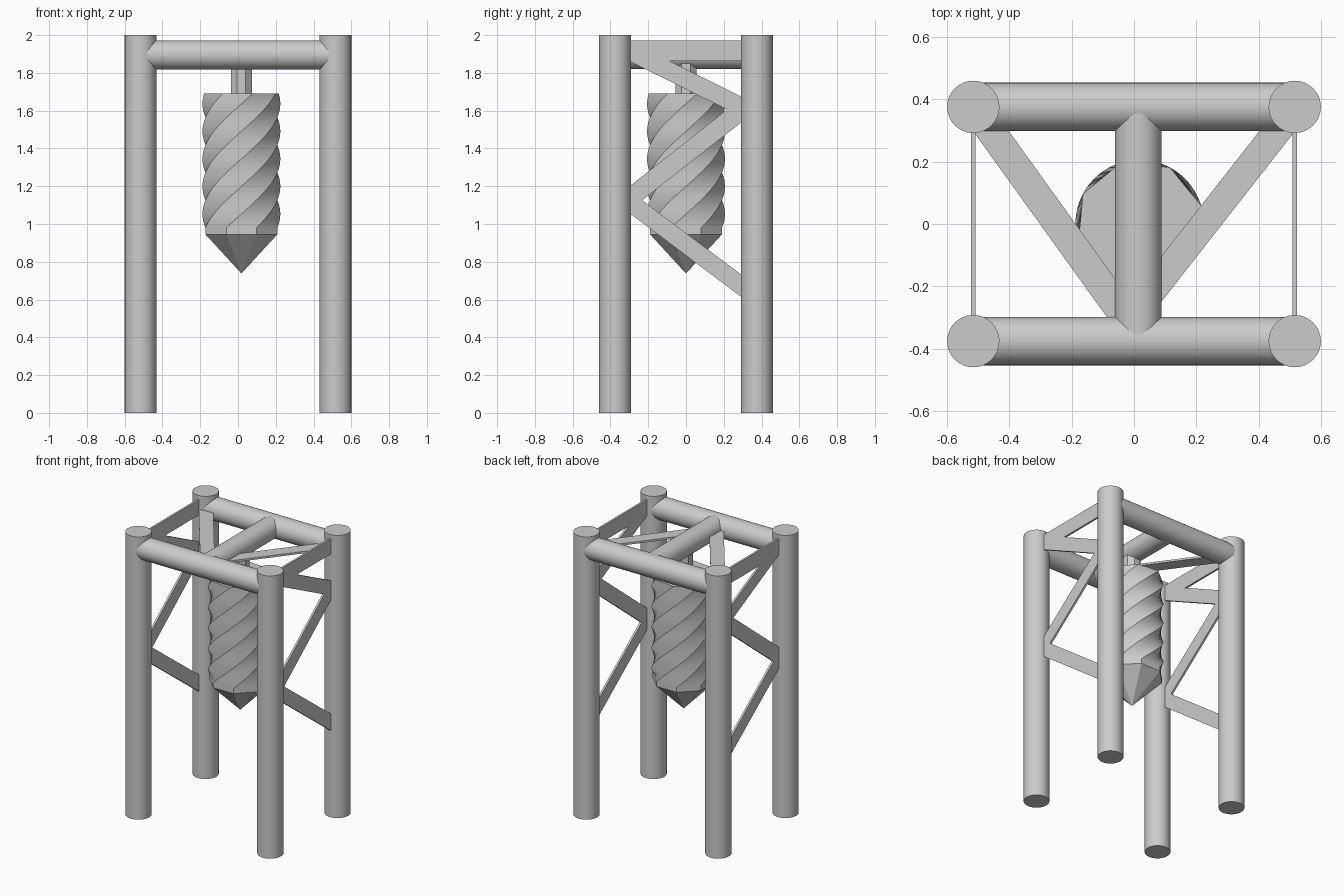
import bpy, bmesh
from math import radians, sin, cos, pi
from mathutils import Vector, Matrix

if "Cube" in bpy.data.objects:
    bpy.data.objects.remove(bpy.data.objects["Cube"])


def finish(name, bm, smooth=True):
    bmesh.ops.recalc_face_normals(bm, faces=bm.faces)
    me = bpy.data.meshes.new(name)
    bm.to_mesh(me)
    bm.free()
    ob = bpy.data.objects.new(name, me)
    bpy.context.collection.objects.link(ob)
    if smooth:
        bpy.ops.object.select_all(action='DESELECT')
        ob.select_set(True)
        bpy.context.view_layer.objects.active = ob
        bpy.ops.object.shade_smooth_by_angle(angle=radians(30))
    return ob


def rod(name, a, b, r, sides=32):
    a, b = Vector(a), Vector(b)
    d = b - a
    m = Matrix.Translation((a + b) / 2) @ d.to_track_quat('Z', 'Y').to_matrix().to_4x4()
    bm = bmesh.new()
    bmesh.ops.create_cone(bm, cap_ends=True, segments=sides, radius1=r, radius2=r,
                          depth=d.length, matrix=m)
    return finish(name, bm)


def plank(name, a, b, normal, width=0.095, thick=0.014):
    # flat bar from a to b, thin along the normal
    a, b, n = Vector(a), Vector(b), Vector(normal)
    d = b - a
    u = d.normalized()
    w = n.cross(u)
    rot = Matrix((u, w, n)).transposed().to_4x4()
    m = Matrix.Translation((a + b) / 2) @ rot @ Matrix.Diagonal((d.length, width, thick, 1))
    bm = bmesh.new()
    bmesh.ops.create_cube(bm, size=1, matrix=m)
    return finish(name, bm, False)


LX, LY, TOP = 0.516, 0.376, 1.895

# legs and the two long top beams
for sy, end in ((-1, "front"), (1, "back")):
    for sx, side in ((-1, "left"), (1, "right")):
        rod(f"{end}_{side}_leg", (sx * LX, sy * LY, 0), (sx * LX, sy * LY, 2), 0.084)
    rod(f"{end}_top_beam", (-LX, sy * LY, TOP), (LX, sy * LY, TOP), 0.0775)

# middle beam carrying the drill
rod("middle_beam", (0.014, -LY, TOP), (0.014, LY, TOP), 0.075)

# zigzag side bracing: heights at y = -0.29 and y = 0.29
braces = [("top_rail", 1.917, 1.917, 0.108), ("upper_brace", 1.91, 1.623, 0.095),
          ("middle_brace", 1.143, 1.60, 0.1), ("lower_brace", 1.11, 0.675, 0.095)]
for sx, side in ((-1, "left"), (1, "right")):
    for part, z0, z1, w in braces:
        e = (z1 - z0) / 0.58 * 0.05
        plank(f"{side}_{part}", (sx * LX, -0.34, z0 - e), (sx * LX, 0.34, z1 + e), (1, 0, 0), w)

# diagonal planks under the top frame
plank("left_top_diagonal", (-0.49, 0.341, TOP), (0.0, -0.34, TOP), (0, 0, 1), 0.093)
plank("right_top_diagonal", (0.49, 0.337, TOP), (-0.04, -0.34, TOP), (0, 0, 1), 0.09)

# drill shaft
CX = 0.018
shaft = rod("drill_shaft", (0, 0, 1.68), (0, 0, 1.87), 0.0595, 8)
shaft.data.transform(Matrix.Translation((CX, 0, 0)) @
                     Matrix.Translation((0, 0, 0)) @ Matrix.Rotation(pi / 8, 4, 'Z'))

# drill bit: twisted octagon with a short straight collar and a pointed tip
bm = bmesh.new()
R, Z0, Z1, STEPS = 0.206, 0.98, 1.692, 60
levels = [(0.945, pi / 8)]
for i in range(STEPS + 1):
    t = i / STEPS
    levels.append((Z0 + t * (Z1 - Z0), pi / 8 + t * (Z1 - Z0) / 0.146 * pi / 4))
rings = [[bm.verts.new((CX + R * cos(a + k * pi / 4), R * sin(a + k * pi / 4), z))
          for k in range(8)] for z, a in levels]
for lo, hi in zip(rings, rings[1:]):
    for k in range(8):
        j = (k + 1) % 8
        bm.faces.new((lo[k], lo[j], hi[j], hi[k]))
bm.faces.new(rings[-1])
tip = bm.verts.new((CX, 0, 0.738))
for k in range(8):
    bm.faces.new((rings[0][(k + 1) % 8], rings[0][k], tip))
finish("drill_bit", bm)
